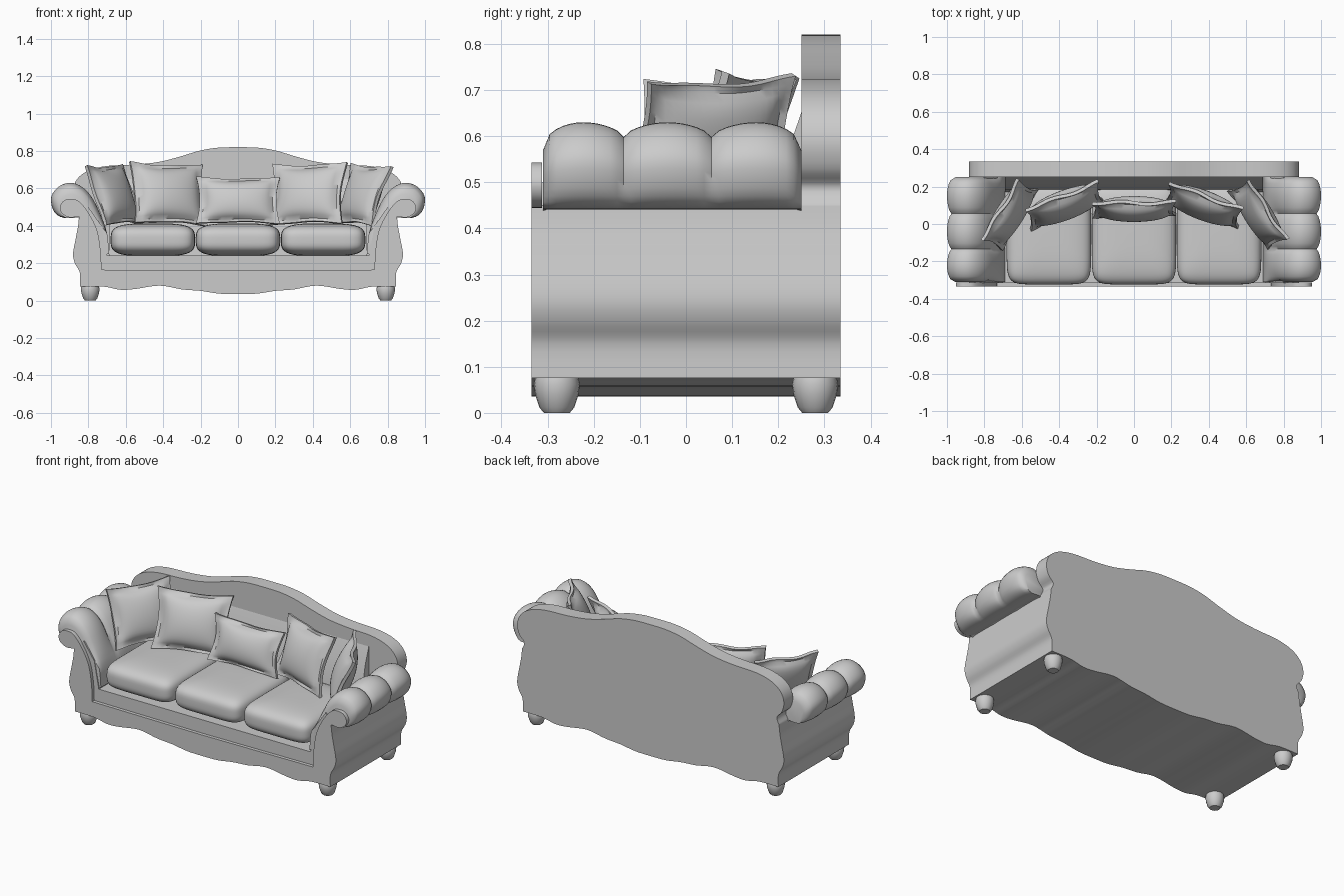
import bpy, bmesh, math
from mathutils import Matrix, Vector

if "Cube" in bpy.data.objects:
    bpy.data.objects.remove(bpy.data.objects["Cube"])

fabric = bpy.data.materials.new("light grey fabric")
fabric.diffuse_color = (0.6, 0.6, 0.6, 1)
fabric.use_nodes = True
fabric.node_tree.nodes["Principled BSDF"].inputs["Base Color"].default_value = fabric.diffuse_color


def finish(name, bm, angle=40):
    bmesh.ops.recalc_face_normals(bm, faces=bm.faces)
    me = bpy.data.meshes.new(name)
    bm.to_mesh(me)
    bm.free()
    me.materials.append(fabric)
    ob = bpy.data.objects.new(name, me)
    bpy.context.collection.objects.link(ob)
    bpy.ops.object.select_all(action='DESELECT')
    ob.select_set(True)
    bpy.context.view_layer.objects.active = ob
    bpy.ops.object.shade_smooth_by_angle(angle=math.radians(angle))
    return ob


def spline(pts, n=4):
    """Smooth curve through the points, end points kept."""
    out = []
    for i in range(len(pts) - 1):
        a, b, c, d = [Vector(pts[min(max(j, 0), len(pts) - 1)]) for j in range(i - 1, i + 3)]
        for k in range(n):
            t = k / n
            out.append(0.5 * (2 * b + (c - a) * t + (2 * a - 5 * b + 4 * c - d) * t * t
                              + (3 * b - a - 3 * c + d) * t ** 3))
    return out + [Vector(pts[-1])]


def symmetric(half):
    """Closed outline from a right half running from bottom centre to top centre."""
    pts = [tuple(p) for p in half]
    return pts + [(-x, z) for x, z in reversed(pts) if x > 1e-5]


def loft(name, rings, angle=40):
    bm = bmesh.new()
    loops = [[bm.verts.new(p) for p in r] for r in rings]
    n = len(loops[0])
    for a, b in zip(loops, loops[1:]):
        for i in range(n):
            bm.faces.new((a[i], a[(i + 1) % n], b[(i + 1) % n], b[i]))
    bm.faces.new(loops[0])
    bm.faces.new(loops[-1])
    return finish(name, bm, angle)


def extrude(name, outline, y0, y1):
    return loft(name, [[(x, y, z) for x, z in outline] for y in (y0, y1)])


# Shared scalloped bottom and curved outer side
bottom = spline([(0, .035), (.1, .037), (.2, .052), (.3, .06), (.42, .08), (.55, .062),
                 (.63, .058), (.72, .075), (.845, .076)])
side = spline([(.845, .08), (.846, .15), (.872, .2), (.882, .25), (.868, .33), (.855, .4), (.85, .45)])

# Frame with seat deck
extrude("frame", symmetric(bottom + side + [(.8, .5), (.73, .4), (.7, .24), (0, .24)]), -.315, .335)

# Front facing with scrolled arm ends
scroll = spline([(.85, .45), (.9, .445), (.94, .465), (.952, .5), (.93, .535), (.89, .543),
                 (.85, .53), (.8, .47), (.755, .38), (.735, .27), (.73, .165)])
extrude("front_facing", symmetric(bottom + side[:-1] + scroll + [(0, .16)]), -.335, -.312)

# Camel-back panel
back_top = spline([(.85, .45), (.835, .49), (.868, .53), (.882, .59), (.86, .65), (.8, .695),
                   (.7, .72), (.55, .727), (.42, .742), (.3, .773), (.2, .803), (.1, .818), (0, .82)])
extrude("back_panel", symmetric(bottom + side[:-1] + back_top), .25, .335)

# Sloped inner backrest
rest = [(.26, .24), (.17, .24), (.185, .4), (.215, .55), (.26, .68)]
loft("inner_backrest", [[(x, y, z) for y, z in rest] for x in (-.69, .69)])

# Rolled arms with three tufted lobes
arm = spline([(.69, .25), (.70, .36), (.735, .46), (.78, .55), (.83, .605), (.89, .63), (.95, .615),
              (.99, .575), (1, .53), (.98, .47), (.93, .442), (.85, .445)], 3)
arm += [Vector((.8, .4)), Vector((.78, .25))]
seams = [-.31, -.135, .055, .25]
stations = []
for k in range(3):
    for i in range(13):
        t = i / 12
        puff = math.sin(math.pi * t) ** .6 if 0 < t < 1 else 0
        low = .80
        if (k == 0 and t < .5) or (k == 2 and t > .5):
            low = .62                       # rounded outer ends
            puff = math.sin(math.pi * t) ** .4 if 0 < t < 1 else 0
        if k and i == 0:
            continue
        stations.append((seams[k] + t * (seams[k + 1] - seams[k]), low + (1 - low) * puff))
for s, label in ((1, "right"), (-1, "left")):
    rings = []
    for y, f in stations:
        ring = []
        for x, z in arm:
            w = min(1, max(0, (z - .36) / .12))    # only the roll is tufted
            g = 1 + (f - 1) * w
            ring.append((s * (.88 + (x - .88) * g), y, .47 + (z - .47) * g if z > .47 else z))
        rings.append(ring)
    loft(label + "_arm", rings, 60)


def cushion(name, centre, half):
    """Soft box with a rounded plan and a domed top."""
    bm = bmesh.new()
    bmesh.ops.create_cube(bm, size=2)
    bmesh.ops.subdivide_edges(bm, edges=bm.edges, cuts=15, use_grid_fill=True)
    for v in bm.verts:
        x, y, z = [math.sin(c * math.pi / 2) * .5 + c * .5 for c in v.co]
        r = (abs(x) ** 7 + abs(y) ** 7) ** (1 / 7)
        f = (r ** 3.5 + abs(z) ** 3.5) ** (1 / 3.5)
        v.co = Vector((x * half[0], y * half[1], z * half[2])) / f + Vector(centre)
    return finish(name, bm, 80)


# Seat cushions
for i, label in enumerate(("left", "middle", "right")):
    cushion(label + "_seat_cushion", ((i - 1) * .455, -.055, .325), (.226, .268, .088))


def pillow(name, centre, width, height, thick, yaw, lean, roll=0):
    """Throw pillow with a flat flange and pointed corners."""
    n = 20
    bm = bmesh.new()
    grids = []
    for s in (-1, 1):
        g = []
        for j in range(n + 1):
            for i in range(n + 1):
                u, v = 2 * i / n - 1, 2 * j / n - 1
                a, b = max(0, 1 - (u / .85) ** 2), max(0, 1 - (v / .85) ** 2)
                d = .009 + thick * (a * b) ** .45
                wave = .008 * math.sin(5 * u + 3 * v) * max(abs(u), abs(v)) ** 6
                g.append(bm.verts.new((u * width / 2 * (1 - .09 * (1 - v * v)), s * d + wave,
                                       v * height / 2 * (1 - .09 * (1 - u * u)))))
        grids.append(g)
        for j in range(n):
            for i in range(n):
                k = j * (n + 1) + i
                bm.faces.new((g[k], g[k + 1], g[k + n + 2], g[k + n + 1]))
    rim = ([i for i in range(n)] + [j * (n + 1) + n for j in range(n)]
           + [n * (n + 1) + i for i in range(n, 0, -1)] + [j * (n + 1) for j in range(n, 0, -1)])
    f, b = grids
    for p, q in zip(rim, rim[1:] + rim[:1]):
        bm.faces.new((f[p], f[q], b[q], b[p]))
    rot = (Matrix.Rotation(math.radians(yaw), 4, 'Z') @ Matrix.Rotation(math.radians(-lean), 4, 'X')
           @ Matrix.Rotation(math.radians(roll), 4, 'Y'))
    bmesh.ops.transform(bm, matrix=Matrix.Translation(centre) @ rot, verts=bm.verts)
    return finish(name, bm, 45)


# Throw pillows, fanned around the seat
pillow("centre_pillow", (0, .08, .535), .45, .26, .055, 0, 16)
for s, label in ((-1, "left"), (1, "right")):
    pillow(label + "_inner_pillow", (s * .372, .10, .57), .42, .345, .06, -s * 21, 18, -s * 2)
    pillow(label + "_outer_pillow", (s * .665, .05, .565), .38, .34, .05, -s * 57, 20, s * 2)

# Tapered bun feet
foot = [(.028, 0), (.038, .012), (.047, .04), (.05, .062), (.046, .08), (.036, .1)]
for sx, lx in ((-1, "left"), (1, "right")):
    for sy, ly in ((-1, "front"), (1, "back")):
        loft(f"{ly}_{lx}_foot", [[(sx * .79 + r * math.cos(a * math.pi / 10),
                                   sy * .28 + r * math.sin(a * math.pi / 10), z)
                                  for a in range(20)] for r, z in foot], 50)
